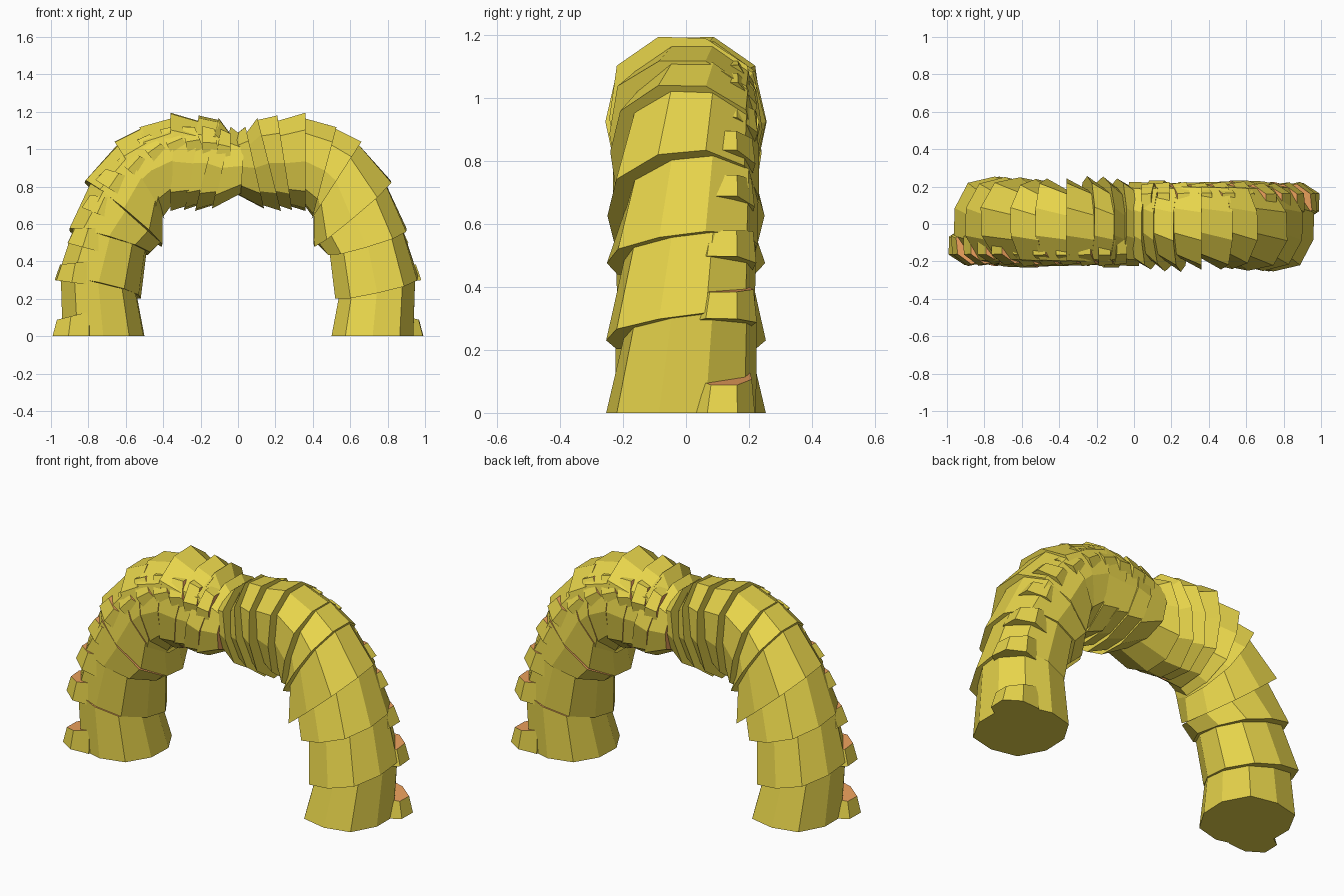
import bpy, math, random
from mathutils import Vector

if "Cube" in bpy.data.objects:
    bpy.data.objects.remove(bpy.data.objects["Cube"])

random.seed(4)

def material(name, color):
    m = bpy.data.materials.new(name)
    m.diffuse_color = color
    m.use_nodes = True
    m.node_tree.nodes["Principled BSDF"].inputs["Base Color"].default_value = m.diffuse_color
    return m

yellow = material("yellow_side", (0.80, 0.66, 0.07, 1))
orange = material("orange_cap", (0.85, 0.36, 0.11, 1))

# Unit cross-section: slightly boxy ten-sided stone outline
def outline(n, jitter):
    pts = []
    for i in range(n):
        t = 2 * math.pi * (i + 0.5) / n
        c, s = math.cos(t), math.sin(t)
        k = (abs(c) ** 2.5 + abs(s) ** 2.5) ** (-1 / 2.5) * random.uniform(1 - jitter, 1)
        pts.append((c * k, s * k))
    top = max(abs(p[0]) for p in pts)
    return [(p[0] / top, p[1]) for p in pts]

def ring(shape, outer, inner, y, half_y, size=1.0, tilt=0.0):
    o, i = Vector((outer[0], y, outer[1])), Vector((inner[0], y, inner[1]))
    mid, u = (o + i) / 2, (o - i) / 2
    out = []
    for a, b in shape:
        p = mid + u * a * size + Vector((0, b * half_y * size, b * tilt))
        p.z = max(p.z, 0)
        out.append(p)
    return out

# A stone lofts two or more rings; its far end is the orange cap
def stone(name, rings):
    n = len(rings[0])
    verts = [p for r in rings for p in r]
    faces = [tuple(range(n))[::-1]]
    for k in range(len(rings) - 1):
        for i in range(n):
            j = (i + 1) % n
            faces.append((k * n + i, k * n + j, (k + 1) * n + j, (k + 1) * n + i))
    faces.append(tuple(range((len(rings) - 1) * n, len(rings) * n)))
    # the second half is the first one turned half a revolution
    for side, sg in (("right", 1), ("left", -1)):
        me = bpy.data.meshes.new(name)
        me.from_pydata([(p.x * sg, p.y * sg, p.z) for p in verts], [], [f[::-1] for f in faces])
        me.materials.append(yellow)
        me.materials.append(orange)
        me.polygons[len(faces) - 1].material_index = 1
        me.update()
        ob = bpy.data.objects.new(side + "_" + name, me)
        bpy.context.collection.objects.link(ob)

# Main slabs: outer and inner edge of each lower end, leg to crown
slabs = [((0.94, 0.0), (0.50, 0.0)), ((0.97, 0.31), (0.52, 0.21)),
         ((0.91, 0.57), (0.47, 0.44)), ((0.82, 0.83), (0.40, 0.48)),
         ((0.66, 1.04), (0.39, 0.62)), ((0.53, 1.13), (0.40, 0.64)),
         ((0.36, 1.20), (0.36, 0.67)), ((0.21, 1.18), (0.29, 0.67)),
         ((0.10, 1.18), (0.23, 0.67)), ((0.04, 1.12), (0.14, 0.68)),
         ((-0.03, 1.08), (0.0, 0.74))]
for k in range(len(slabs) - 1):
    (o, i), (o2, i2) = slabs[k], slabs[k + 1]
    shape = outline(10, 0.07)
    low = ring(shape, o, i, -0.012, 0.245, 1.0, 0.03 if 0 < k < 4 else 0)
    # far end runs a little past the next slab and leans to the back
    past = 1.1
    e = [(a[0] + (b[0] - a[0]) * past, a[1] + (b[1] - a[1]) * past) for a, b in ((o, o2), (i, i2))]
    high = ring(shape, e[0], e[1], 0.022, 0.235, 0.9)
    stone("slab_%d" % (k + 1), [low, high])

# Small stones riding on the outer back edge: outer point, heading angle, length
knobs = [(1.00, 0.00, 95, 0.11), (0.98, 0.30, 98, 0.11), (0.92, 0.50, 105, 0.11),
         (0.84, 0.69, 112, 0.10), (0.77, 0.84, 122, 0.10), (0.66, 0.95, 130, 0.10),
         (0.54, 1.05, 142, 0.09), (0.42, 1.11, 155, 0.09), (0.30, 1.13, 168, 0.08),
         (0.19, 1.13, 180, 0.08), (0.09, 1.12, 190, 0.07)]
for k, (x, z, deg, length) in enumerate(knobs):
    t = math.radians(deg)
    d = Vector((math.cos(t), math.sin(t)))
    out = Vector((d.y, -d.x))
    o = Vector((x, z))
    i = o - out * 0.24
    if k == 0:
        i.y = 0
    shape = outline(7, 0.1)
    low = ring(shape, o, i, 0.115, 0.115)
    high = ring(shape, o + d * length * 0.75, i + d * length * 1.3, 0.12, 0.115, 0.86)
    stone("knob_%d" % (k + 1), [low, high])
